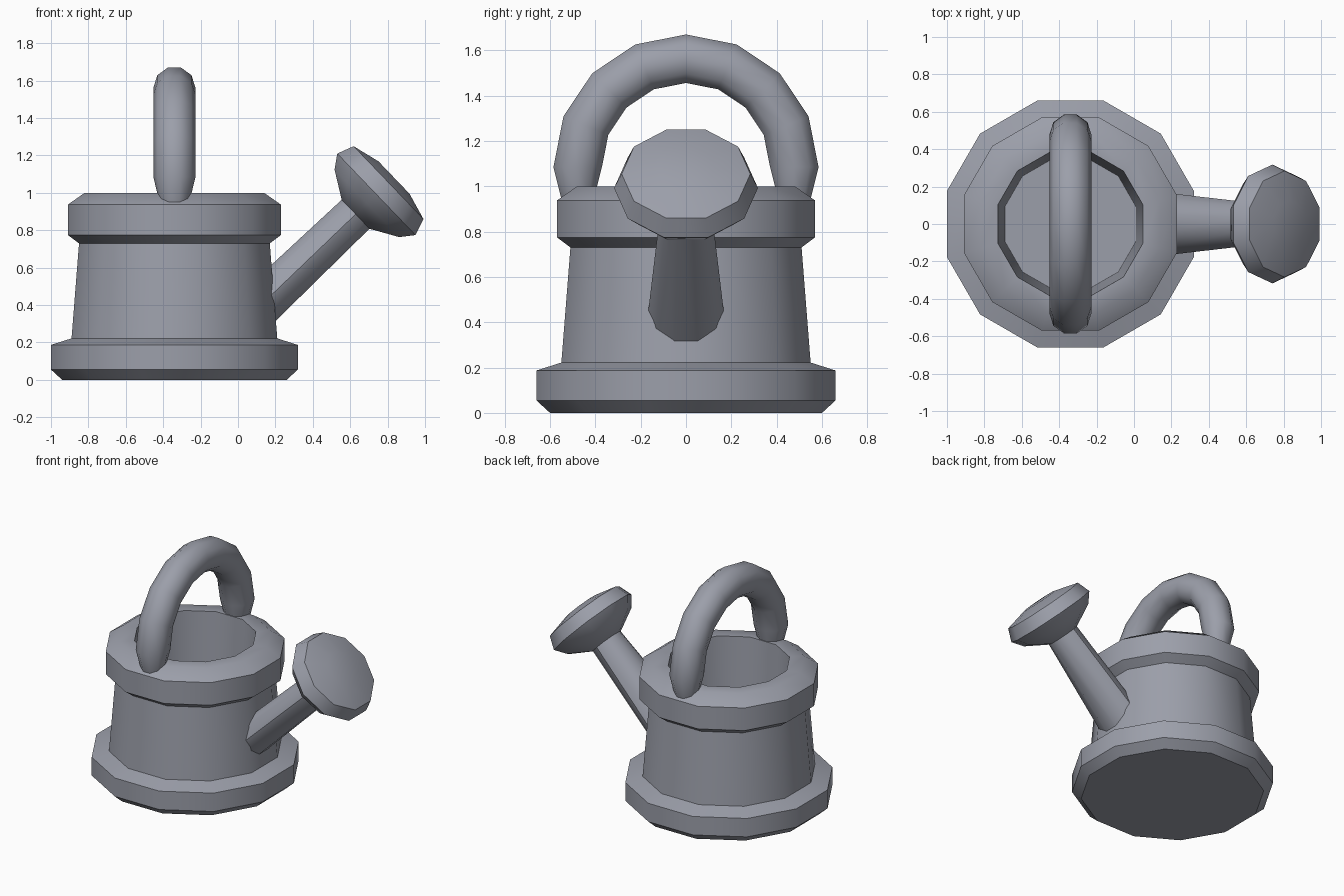
import bpy, bmesh
from math import sin, cos, pi, radians
from mathutils import Vector

cube = bpy.data.objects.get("Cube")
if cube:
    bpy.data.objects.remove(cube, do_unlink=True)

# One grey-blue metal for everything
metal = bpy.data.materials.new("blue_grey_metal")
metal.use_nodes = True
colour = (0.33, 0.345, 0.40, 1)
metal.diffuse_color = colour
metal.node_tree.nodes["Principled BSDF"].inputs["Base Color"].default_value = colour

X, Y, Z = Vector((1, 0, 0)), Vector((0, 1, 0)), Vector((0, 0, 1))
BODY_X = -0.34


def loft(name, rings, sides, u):
    """Skin rings of (centre, axis, half width across flats); u is a fixed ring direction."""
    bm = bmesh.new()
    loops = []
    for centre, axis, flat in rings:
        v = axis.cross(u).normalized()
        r = flat / cos(pi / sides)
        angles = [(k + 0.5) * 2 * pi / sides for k in range(sides)]
        loops.append([bm.verts.new(centre + r * (cos(a) * v + sin(a) * u)) for a in angles])
    for a, b in zip(loops, loops[1:]):
        for k in range(sides):
            n = (k + 1) % sides
            bm.faces.new((a[k], a[n], b[n], b[k]))
    bm.faces.new(loops[0][::-1])
    bm.faces.new(loops[-1])
    bmesh.ops.recalc_face_normals(bm, faces=bm.faces)
    mesh = bpy.data.meshes.new(name)
    bm.to_mesh(mesh)
    bm.free()
    mesh.materials.append(metal)
    obj = bpy.data.objects.new(name, mesh)
    bpy.context.collection.objects.link(obj)
    bpy.ops.object.select_all(action='DESELECT')
    obj.select_set(True)
    bpy.context.view_layer.objects.active = obj
    bpy.ops.object.shade_smooth_by_angle(angle=radians(42))
    return obj


# Can body: foot, tapered wall, collar, rim, then down inside to the floor
profile = [(0.60, 0), (0.66, 0.055), (0.66, 0.187), (0.55, 0.222),
           (0.51, 0.73), (0.57, 0.775), (0.57, 0.937), (0.48, 1.0),
           (0.387, 1.0), (0.35, 0.2)]
loft("can_body", [(Vector((BODY_X, 0, z)), Z, r) for r, z in profile], 12, Y)

# Arched handle with narrowed ends
steps = [(-14, 0.488, 0.08)]
steps += [(i * 22.5, 0.478, 0.107) for i in range(9)]
steps += [(194, 0.488, 0.08)]
arch = []
for deg, major, flat in steps:
    a = radians(deg)
    centre = Vector((BODY_X, major * cos(a), 1.085 + major * sin(a)))
    arch.append((centre, Vector((0, -sin(a), cos(a))), flat))
loft("handle", arch, 10, X)

# Spout, from a ring against the wall to a ring inside the head
tilt = radians(43.8)
aim = Vector((cos(tilt), 0, sin(tilt)))
neck = Vector((0.628, 0, 0.885))
loft("spout", [(Vector((0.14, 0, 0.417)), X, 0.162), (neck + aim * 0.02, aim, 0.107)], 10, Y)

# Sprinkler head with a shallow domed face
head = [(0, 0.106), (0.085, 0.25), (0.155, 0.302), (0.245, 0.27), (0.285, 0.12)]
loft("sprinkler_head", [(neck + aim * d, aim, r) for d, r in head], 10, Y)
